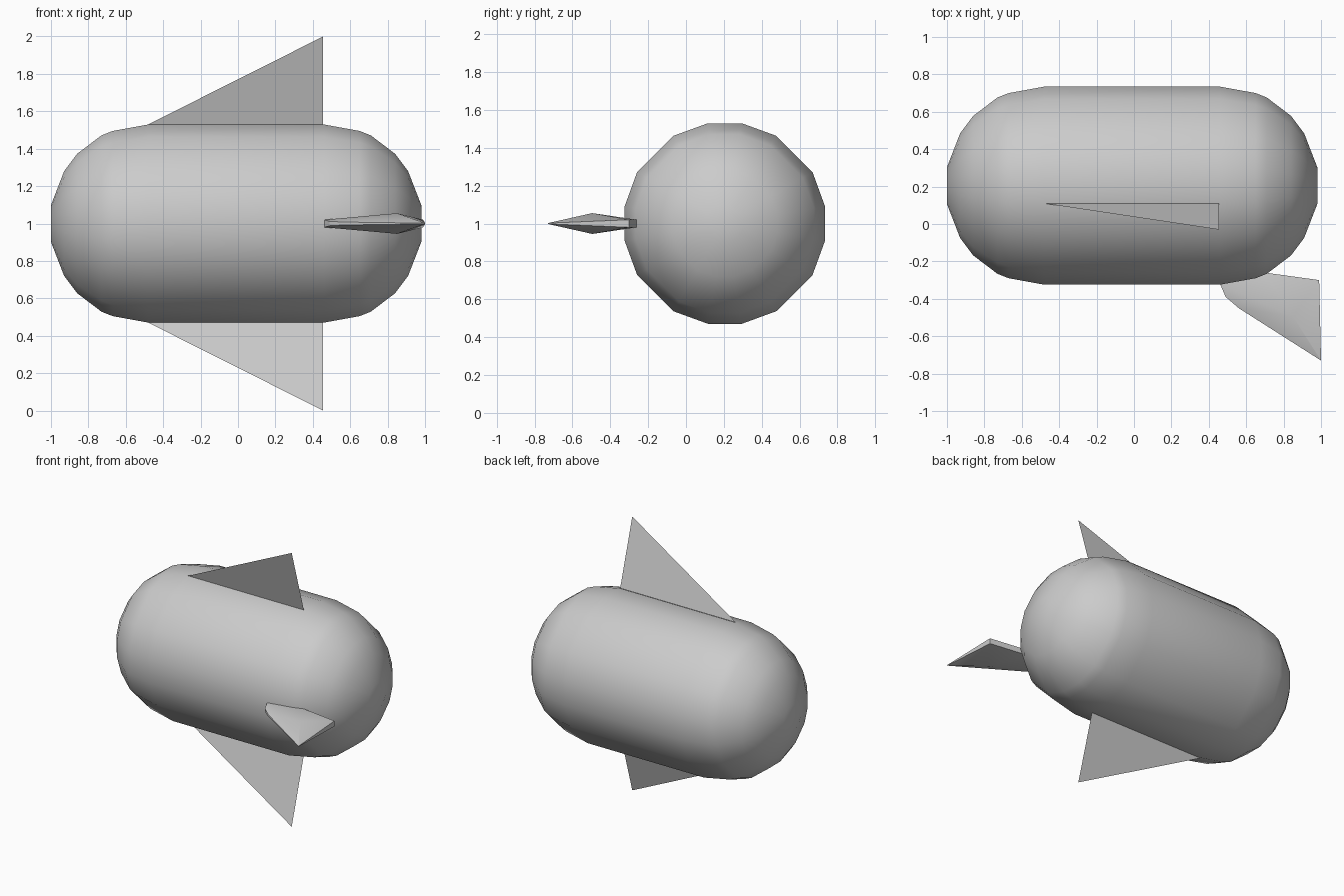
import bpy
from math import cos, sin, radians

if "Cube" in bpy.data.objects:
    bpy.data.objects.remove(bpy.data.objects["Cube"])


def make(name, verts, faces, smooth=None):
    mesh = bpy.data.meshes.new(name)
    mesh.from_pydata(verts, [], faces)
    obj = bpy.data.objects.new(name, mesh)
    bpy.context.collection.objects.link(obj)
    bpy.ops.object.select_all(action='DESELECT')
    obj.select_set(True)
    bpy.context.view_layer.objects.active = obj
    # consistent outward normals
    bpy.ops.object.mode_set(mode='EDIT')
    bpy.ops.mesh.select_all(action='SELECT')
    bpy.ops.mesh.normals_make_consistent(inside=False)
    bpy.ops.object.mode_set(mode='OBJECT')
    if smooth:
        bpy.ops.object.shade_smooth_by_angle(angle=radians(smooth))
    return obj


# Capsule body: 16-sided section, spherical end caps stepped in rings
CENTRE_Y, CENTRE_Z = 0.205, 1.0
cap = [(0, .537), (.19, .502), (.25, .478), (.38, .378), (.45, .283), (.52, .1)]
rings = [(-.48 - d, r) for d, r in reversed(cap)] + [(.46 + d, r) for d, r in cap]
angles = [q * 90 + a for q in range(4) for a in (9.6, 30.4, 59.6, 80.4)]
n = len(angles)
verts = [(x, CENTRE_Y + r * cos(radians(a)), CENTRE_Z + r * sin(radians(a)))
         for x, r in rings for a in angles]
faces = [(i * n + j, i * n + (j + 1) % n, (i + 1) * n + (j + 1) % n, (i + 1) * n + j)
         for i in range(len(rings) - 1) for j in range(n)]
faces += [tuple(range(n)), tuple(range(len(verts) - n, len(verts)))]
make("body", verts, faces, smooth=35)

# Upper and lower sheet fins, mirrored about the body's mid height
for name, s in (("upper_fin", 1), ("lower_fin", -1)):
    make(name, [(-.48, .11, 1 + s * .53), (.455, .11, 1 + s * .53), (.455, -.03, 1 + s)],
         [(0, 1, 2)])

# Side fin: thin rim rising to a ridge point on both faces
rim = [(.46, -.32, .02), (.49, -.39, .012), (.56, -.45, .008),
       (1.0, -.73, .002), (.99, -.3, .02), (.7, -.26, .02)]
m = len(rim)
verts = [(x, y, 1 + h) for x, y, h in rim] + [(x, y, 1 - h) for x, y, h in rim]
verts += [(.85, -.495, 1.055), (.85, -.495, .945)]
faces = []
for i in range(m):
    j = (i + 1) % m
    faces += [(i, j, 2 * m), (j + m, i + m, 2 * m + 1), (i, i + m, j + m, j)]
make("side_fin", verts, faces, smooth=20)
